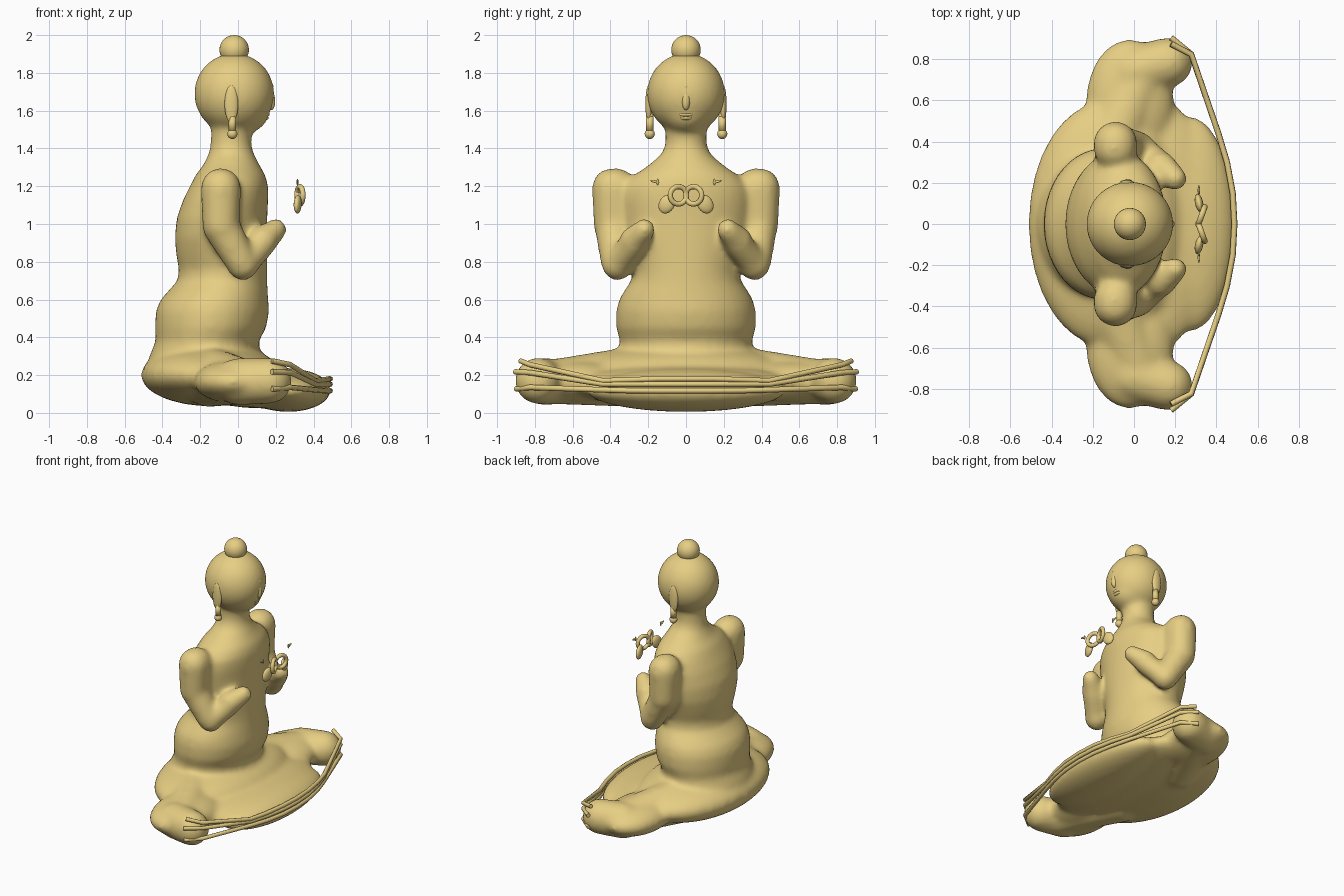
import bpy, bmesh, math
from mathutils import Vector, Matrix

if "Cube" in bpy.data.objects:
    bpy.data.objects.remove(bpy.data.objects["Cube"])

mat = bpy.data.materials.new("bronze")
mat.diffuse_color = (0.80, 0.62, 0.23, 1)
mat.use_nodes = True
mat.node_tree.nodes["Principled BSDF"].inputs["Base Color"].default_value = mat.diffuse_color


def finish(name, bm):
    bmesh.ops.recalc_face_normals(bm, faces=bm.faces)
    me = bpy.data.meshes.new(name)
    bm.to_mesh(me)
    bm.free()
    for p in me.polygons:
        p.use_smooth = True
    me.materials.append(mat)
    ob = bpy.data.objects.new(name, me)
    bpy.context.collection.objects.link(ob)
    return ob


def ellipsoid(bm, c, r, rot=Matrix(), seg=32):
    m = Matrix.Translation(c) @ rot @ Matrix.Diagonal((*r, 1))
    bmesh.ops.create_uvsphere(bm, u_segments=seg, v_segments=seg // 2, radius=1, matrix=m)


def rings_to_skin(bm, rings):
    vs = [[bm.verts.new(p) for p in r] for r in rings]
    n = len(vs[0])
    for a, b in zip(vs, vs[1:]):
        for i in range(n):
            bm.faces.new((a[i], a[(i + 1) % n], b[(i + 1) % n], b[i]))
    bm.faces.new(vs[0][::-1])
    bm.faces.new(vs[-1])


def loft(bm, rows, n=40):
    # rows: z, back x, front x, half width in y
    rings = []
    for z, x0, x1, w in rows:
        rings.append([((x0 + x1) / 2 + (x1 - x0) / 2 * math.cos(t), w * math.sin(t), z)
                      for t in (2 * math.pi * i / n for i in range(n))])
    rings_to_skin(bm, rings)


def limb(bm, a, b, ra, rb):
    # tapered capsule with rounded ends
    a, b = Vector(a), Vector(b)
    q = (b - a).to_track_quat('Z', 'Y')
    rings = []
    for p, r in ((a, ra), (b, rb)):
        rings.append([p + q @ Vector((r * math.cos(t), r * math.sin(t), 0))
                      for t in (math.tau * i / 24 for i in range(24))])
        ellipsoid(bm, p, (r, r, r), seg=24)
    rings_to_skin(bm, rings)


def tube(name, pts, r):
    cu = bpy.data.curves.new(name, 'CURVE')
    cu.dimensions = '3D'
    cu.bevel_depth, cu.bevel_resolution, cu.use_fill_caps = r, 2, True
    sp = cu.splines.new('POLY')
    sp.points.add(len(pts) - 1)
    for p, co in zip(sp.points, pts):
        p.co = (*co, 1)
    cu.materials.append(mat)
    ob = bpy.data.objects.new(name, cu)
    bpy.context.collection.objects.link(ob)


# body: overlapping volumes fused into one smooth skin
bm = bmesh.new()
loft(bm, [(0.12, -0.47, 0.2, 0.40), (0.3, -0.47, 0.12, 0.355), (0.38, -0.435, 0.11, 0.35),
          (0.45, -0.44, 0.15, 0.37), (0.54, -0.435, 0.165, 0.37), (0.6, -0.41, 0.16, 0.355),
          (0.65, -0.365, 0.157, 0.325), (0.7, -0.32, 0.155, 0.29), (0.76, -0.312, 0.155, 0.285),
          (0.84, -0.328, 0.155, 0.31), (0.93, -0.335, 0.155, 0.34), (1.03, -0.325, 0.155, 0.35),
          (1.13, -0.29, 0.16, 0.35), (1.2, -0.255, 0.16, 0.33), (1.26, -0.225, 0.145, 0.275),
          (1.31, -0.185, 0.115, 0.2), (1.37, -0.155, 0.085, 0.13), (1.42, -0.145, 0.07, 0.11),
          (1.6, -0.14, 0.08, 0.11)])
ellipsoid(bm, (-0.02, 0, 1.69), (0.213, 0.208, 0.215))        # skull
ellipsoid(bm, (0.025, 0, 1.605), (0.145, 0.135, 0.13))        # jaw
ellipsoid(bm, (-0.14, 0, 0.2), (0.375, 0.60, 0.165))          # pelvis
ellipsoid(bm, (0.265, 0, 0.12), (0.228, 0.53, 0.115))         # crossed shins
ellipsoid(bm, (0.1, 0, 0.14), (0.3, 0.62, 0.115))             # lap
for s in (1, -1):
    ellipsoid(bm, (-0.02, s * 0.59, 0.165), (0.215, 0.31, 0.115))            # thigh
    limb(bm, (-0.15, s * 0.3, 0.19), (0.03, s * 0.7, 0.165), 0.16, 0.12)
    limb(bm, (0.0, s * 0.74, 0.165), (0.165, s * 0.785, 0.17), 0.125, 0.122) # knee
    for y in (0.37, 0.392):
        limb(bm, (-0.09, s * y, 1.19), (-0.09, s * y, 0.99), 0.107, 0.098)   # upper arm
    limb(bm, (-0.09, s * 0.385, 0.99), (0.01, s * 0.37, 0.81), 0.1, 0.085)
    ellipsoid(bm, (0.025, s * 0.362, 0.785), (0.085, 0.085, 0.085))          # elbow
    limb(bm, (0.035, s * 0.36, 0.79), (0.13, s * 0.275, 0.9), 0.075, 0.075)  # forearm
    limb(bm, (0.13, s * 0.275, 0.91), (0.2, s * 0.22, 0.97), 0.08, 0.06)     # hand
body = finish("seated_body", bm)
rm = body.modifiers.new("fuse", 'REMESH')
rm.mode, rm.voxel_size, rm.use_smooth_shade = 'VOXEL', 0.016, True
sm = body.modifiers.new("soften", 'SMOOTH')
sm.factor, sm.iterations = 0.5, 18

# hair bun and forehead dot
bm = bmesh.new()
ellipsoid(bm, (-0.02, 0, 1.922), (0.078, 0.078, 0.078))
finish("hair_bun", bm)
bm = bmesh.new()
ellipsoid(bm, (0.174, 0, 1.728), (0.014, 0.014, 0.014), seg=16)
finish("forehead_dot", bm)

# face: nose, lips
bm = bmesh.new()
tilt = Matrix.Rotation(math.radians(-8), 4, 'Y')
ellipsoid(bm, (0.168, 0, 1.662), (0.028, 0.024, 0.06), tilt)
ellipsoid(bm, (0.152, 0, 1.58), (0.016, 0.04, 0.012))
ellipsoid(bm, (0.146, 0, 1.562), (0.016, 0.034, 0.012))
finish("face_features", bm)

# ears with hanging lobes
for s in (1, -1):
    bm = bmesh.new()
    ellipsoid(bm, (-0.035, s * 0.197, 1.635), (0.036, 0.018, 0.1))
    limb(bm, (-0.03, s * 0.192, 1.57), (-0.03, s * 0.192, 1.49), 0.02, 0.02)
    ellipsoid(bm, (-0.03, s * 0.192, 1.477), (0.027, 0.027, 0.027), seg=20)
    finish("ear", bm)

# floating hand gesture: finger rings, palms, finger tips
for s in (1, -1):
    bm = bmesh.new()
    m = (Matrix.Translation((0.328, s * 0.04, 1.152)) @ Matrix.Rotation(-s * 0.35, 4, 'Z')
         @ Matrix.Rotation(math.pi / 2, 4, 'Y'))
    rings = 28
    grid = [[bm.verts.new(m @ Vector(((0.046 + 0.014 * math.cos(v)) * math.cos(u),
                                      (0.046 + 0.014 * math.cos(v)) * math.sin(u), 0.014 * math.sin(v))))
             for v in (math.tau * j / 12 for j in range(12))]
            for u in (math.tau * i / rings for i in range(rings))]
    for i in range(rings):
        for j in range(12):
            a, b = grid[i], grid[(i + 1) % rings]
            bm.faces.new((a[j], b[j], b[(j + 1) % 12], a[(j + 1) % 12]))
    finish("finger_ring", bm)
    bm = bmesh.new()
    rot = Matrix.Rotation(s * 0.2, 4, 'Z') @ Matrix.Rotation(s * 0.55, 4, 'X')
    ellipsoid(bm, (0.316, s * 0.102, 1.105), (0.02, 0.042, 0.052), rot, 20)
    finish("palm", bm)
    bm = bmesh.new()
    ellipsoid(bm, (0.315, s * 0.165, 1.224), (0.006, 0.026, 0.007), Matrix.Rotation(s * 0.3, 4, 'X'), 10)
    ellipsoid(bm, (0.315, s * 0.15, 1.222), (0.006, 0.007, 0.018), seg=10)
    finish("finger_tip", bm)

# robe folds: three cords draped across the legs
for zs, yend in (((0.275, 0.255, 0.17, 0.175, 0.18, 0.18), 0.875),
                 ((0.217, 0.213, 0.152, 0.152, 0.152, 0.152), 0.905),
                 ((0.127, 0.135, 0.122, 0.118, 0.117, 0.117), 0.9)):
    half = list(zip((0.18, 0.278, 0.41, 0.452, 0.48, 0.488), (yend, 0.825, 0.44, 0.3, 0.15, 0.0), zs))
    tube("robe_fold", half + [(x, -y, z) for x, y, z in half[-2::-1]], 0.0145)
